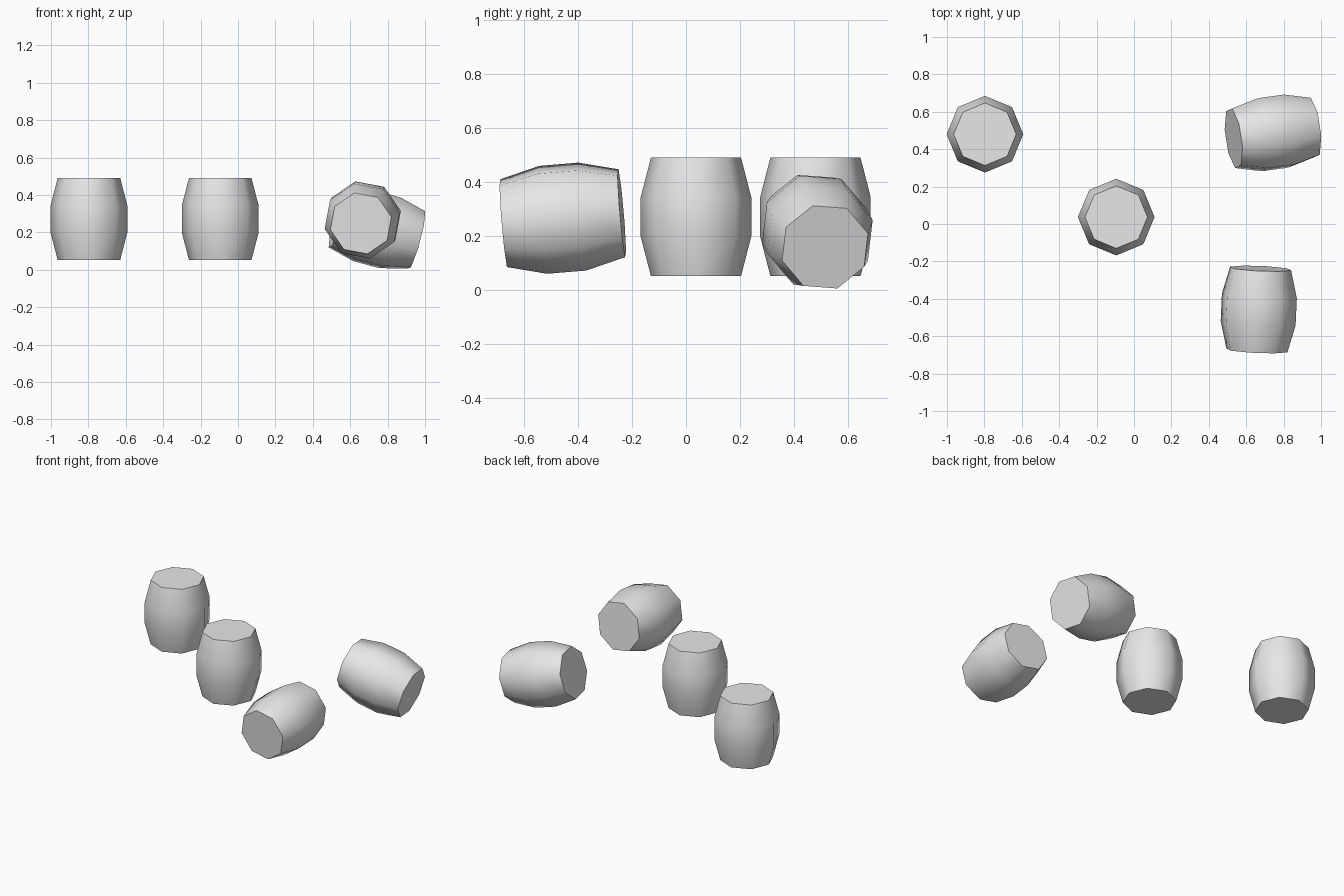
import bpy, bmesh, math
from mathutils import Vector, Matrix

if "Cube" in bpy.data.objects:
    bpy.data.objects.remove(bpy.data.objects["Cube"])

SIDES = 8
# (height along the axis, radius) of each ring of the bulging body
PROFILE = [(-0.22, 0.167), (-0.073, 0.205), (0.073, 0.205), (0.22, 0.167)]

grey = bpy.data.materials.new("light_grey")
grey.diffuse_color = (0.8, 0.8, 0.8, 1)
grey.use_nodes = True
grey.node_tree.nodes["Principled BSDF"].inputs["Base Color"].default_value = grey.diffuse_color


def barrel(name, centre, axis, corner):
    """Closed eight-sided barrel; corner is the direction of one of its edges."""
    w = Vector(axis).normalized()
    u = Vector(corner)
    u = (u - w * u.dot(w)).normalized()
    v = w.cross(u)
    bm = bmesh.new()
    rings = []
    for h, r in PROFILE:
        angles = [i * math.tau / SIDES for i in range(SIDES)]
        rings.append([bm.verts.new((r * math.cos(a), r * math.sin(a), h)) for a in angles])
    # staves
    for low, high in zip(rings, rings[1:]):
        for i in range(SIDES):
            j = (i + 1) % SIDES
            bm.faces.new((low[i], low[j], high[j], high[i]))
    # flat ends
    bm.faces.new(rings[0][::-1])
    bm.faces.new(rings[-1])
    mesh = bpy.data.meshes.new(name)
    bm.to_mesh(mesh)
    bm.free()
    mesh.materials.append(grey)
    obj = bpy.data.objects.new(name, mesh)
    bpy.context.collection.objects.link(obj)
    obj.matrix_world = Matrix.Translation(centre) @ Matrix((u, v, w)).transposed().to_4x4()
    # smooth staves, crisp rims
    bpy.ops.object.select_all(action='DESELECT')
    obj.select_set(True)
    bpy.context.view_layer.objects.active = obj
    bpy.ops.object.shade_smooth_by_angle(angle=math.radians(60))


def direction(degrees):
    return math.cos(math.radians(degrees)), math.sin(math.radians(degrees))


# two upright barrels
barrel("standing_barrel_back", (-0.797, 0.48, 0.271), (0, 0, 1), (1, 0, 0))
barrel("standing_barrel_middle", (-0.095, 0.037, 0.271), (0, 0, 1), (1, 0, 0))

# two fallen barrels
c, s = direction(12)
barrel("fallen_barrel_front", (0.667, -0.457, 0.266), (0.02, 0.44, 0.037), (c, 0, s))
c, s = direction(16.5)
barrel("fallen_barrel_back", (0.743, 0.487, 0.216), (0.957, 0.13, -0.26), (0, c, s))
